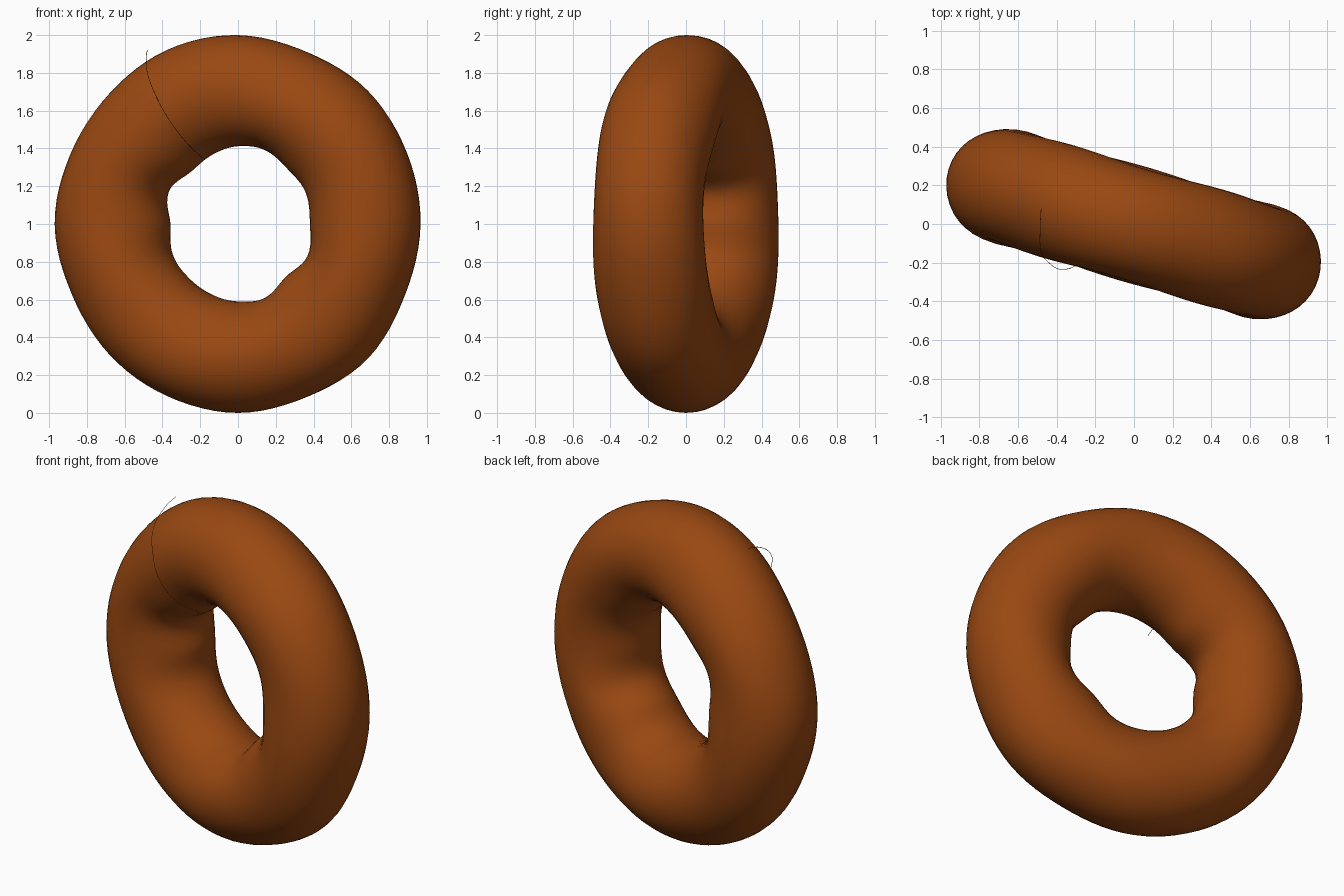
import bpy, bmesh, math
from mathutils import Matrix, Vector

cube = bpy.data.objects.get("Cube")
if cube:
    bpy.data.objects.remove(cube)


def material(name, colour):
    m = bpy.data.materials.new(name)
    m.use_nodes = True
    m.diffuse_color = colour
    m.node_tree.nodes["Principled BSDF"].inputs["Base Color"].default_value = colour
    return m


def periodic(values, t):
    """Smooth closed interpolation through evenly spaced values, t in 0..1."""
    n = len(values)
    i = math.floor(t * n)
    f = t * n - i
    a, b, c, d = (values[(i + k) % n] for k in (-1, 0, 1, 2))
    return b + f * (c - a + f * (2*a - 5*b + 4*c - d + f * (3*(b - c) + d - a))) / 2


dough = material("golden brown dough", (0.32, 0.065, 0.006, 1))

# Hand-shaped ring: hole and rim radii, counter-clockwise from the left side
HOLE = [.41, .42, .405, .42, .412, .395, .385, .43, .385, .405, .40, .402, .41, .42, .39, .43]
RIM = [.995, .995, 1.0, .985, 1.0, 1.0, .985, .985, 1.0, .98, .985, .99, 1.0, .99, 1.005, .985]
SEGMENTS, SIDES = 96, 40
TILT = Matrix.Translation((0, 0, 1)) @ Matrix.Rotation(math.radians(-16.5), 4, 'Z')

bm = bmesh.new()
rings = []
for i in range(SEGMENTS):
    t = i / SEGMENTS
    a = t * math.tau
    hole, rim = periodic(HOLE, t), periodic(RIM, t)
    centre, half = (hole + rim) / 2, (rim - hole) / 2
    ring = []
    for j in range(SIDES):
        b = j / SIDES * math.tau
        # gentle kneaded unevenness around the section
        depth = 0.295 + 0.006 * math.sin(5 * a + 2 * b)
        r = centre + half * math.cos(b)
        p = Vector((r * math.cos(a), depth * math.sin(b), r * math.sin(a)))
        ring.append(bm.verts.new(TILT @ p))
    rings.append(ring)
for i in range(SEGMENTS):
    for j in range(SIDES):
        k, m = (i + 1) % SEGMENTS, (j + 1) % SIDES
        bm.faces.new((rings[i][j], rings[i][m], rings[k][m], rings[k][j]))
bmesh.ops.recalc_face_normals(bm, faces=bm.faces)
for f in bm.faces:
    f.smooth = True
mesh = bpy.data.meshes.new("dough_ring")
bm.to_mesh(mesh)
bm.free()
mesh.materials.append(dough)
bpy.context.collection.objects.link(bpy.data.objects.new("dough_ring", mesh))

# Hair-thin seam strand wrapped over the front of the ring
PATH = [(-.48, .08, 1.92), (-.485, -.02, 1.89), (-.48, -.14, 1.80), (-.44, -.2, 1.69),
        (-.37, -.235, 1.56), (-.28, -.2, 1.44), (-.19, -.1, 1.35)]
curve = bpy.data.curves.new("seam_strand", 'CURVE')
curve.dimensions = '3D'
curve.bevel_depth = 0.0015
curve.bevel_resolution = 0
spline = curve.splines.new('BEZIER')
spline.bezier_points.add(len(PATH) - 1)
for point, co in zip(spline.bezier_points, PATH):
    point.co = co
    point.handle_left_type = point.handle_right_type = 'AUTO'
curve.materials.append(dough)
bpy.context.collection.objects.link(bpy.data.objects.new("seam_strand", curve))
